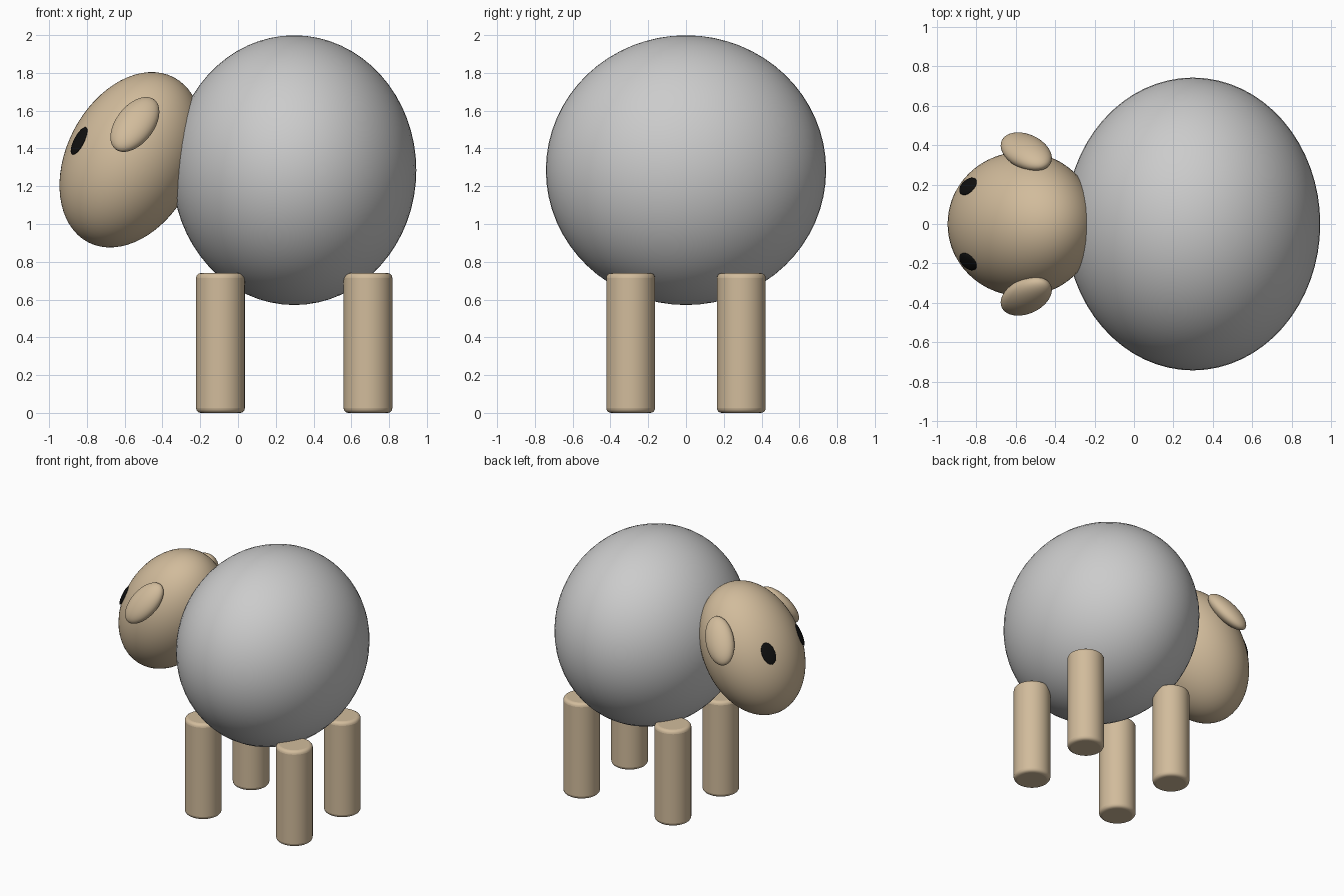
import bpy, math
from mathutils import Vector, Matrix

if "Cube" in bpy.data.objects:
    bpy.data.objects.remove(bpy.data.objects["Cube"])


def material(name, color):
    m = bpy.data.materials.new(name)
    m.diffuse_color = (*color, 1)
    m.use_nodes = True
    m.node_tree.nodes["Principled BSDF"].inputs["Base Color"].default_value = m.diffuse_color
    return m


tan = material("tan", (0.64, 0.50, 0.33))
black = material("black", (0.005, 0.005, 0.005))


def ellipsoid(name, center, radii, long_axis=(0, 0, 1), normal=(0, 1, 0), mat=None, seg=64):
    """Ellipsoid with radii (across, along normal, along long_axis)."""
    bpy.ops.mesh.primitive_uv_sphere_add(segments=seg, ring_count=seg // 2)
    o = bpy.context.object
    o.name = name
    z = Vector(long_axis).normalized()
    y = Vector(normal)
    y = (y - z * y.dot(z)).normalized()
    x = y.cross(z)
    rot = Matrix((x, y, z)).transposed().to_4x4()
    o.data.transform(rot @ Matrix.Diagonal((*radii, 1)))
    o.location = center
    bpy.ops.object.shade_smooth()
    if mat:
        o.data.materials.append(mat)
    return o


# Woolly body
ellipsoid("body", (0.298, 0, 1.285), (0.646, 0.742, 0.714))

# Tilted head
tilt = math.radians(27.4)
head_axis = (math.sin(tilt), 0, math.cos(tilt))
ellipsoid("head", (-0.567, 0, 1.34), (0.341, 0.366, 0.492), head_axis, mat=tan)

# Ears and eyes, mirrored across y
for side, label in ((1, "left"), (-1, "right")):
    ellipsoid(label + "_ear", (-0.546, side * 0.366, 1.527), (0.105, 0.065, 0.18),
              (0.523, side * -0.41, 0.747), (-0.08, side * 0.85, 0.52), tan, 40)
    ellipsoid(label + "_eye", (-0.841, side * 0.191, 1.44), (0.05, 0.014, 0.081),
              head_axis, (-0.793, side * 0.498, 0.352), black, 32)

# Four cylindrical legs with rounded rims
for x, end in ((-0.093, "front"), (0.688, "back")):
    for side, label in ((1, "left"), (-1, "right")):
        bpy.ops.mesh.primitive_cylinder_add(vertices=48, radius=0.129, depth=0.74,
                                            location=(x, side * 0.293, 0.37))
        leg = bpy.context.object
        leg.name = f"{end}_{label}_leg"
        leg.data.materials.append(tan)
        bev = leg.modifiers.new("rim", "BEVEL")
        bev.width = 0.025
        bev.segments = 4
        bev.limit_method = "ANGLE"
        bpy.ops.object.shade_smooth_by_angle()
